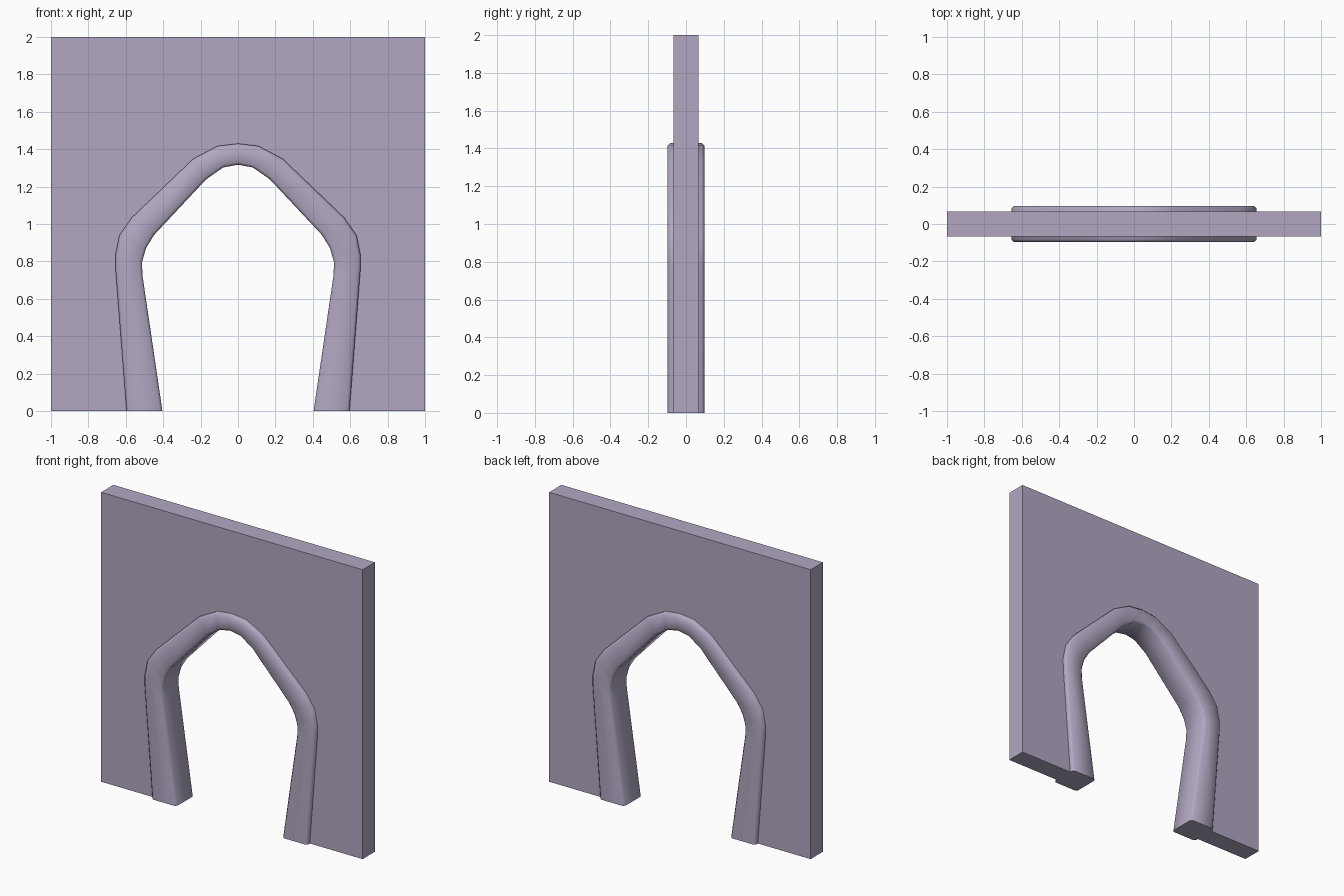
import bpy, bmesh, math
from mathutils import Vector

if "Cube" in bpy.data.objects:
    bpy.data.objects.remove(bpy.data.objects["Cube"])

stone = bpy.data.materials.new("lilac grey")
stone.diffuse_color = (0.445, 0.39, 0.54, 1)
stone.use_nodes = True
stone.node_tree.nodes["Principled BSDF"].inputs["Base Color"].default_value = stone.diffuse_color

WALL_Y, TRIM_Y, BEVEL = 0.067, 0.097, 0.014

# right half of the arch, foot to crown: outer and inner edge of the trim
OUTER = [(0.596, 0), (0.655, 0.76), (0.656, 0.83), (0.634, 0.94), (0.567, 1.035),
         (0.24, 1.348), (0.11, 1.417), (0, 1.43)]
INNER = [(0.404, 0), (0.511, 0.727), (0.513, 0.797), (0.492, 0.87), (0.449, 0.941),
         (0.171, 1.238), (0.08, 1.302), (0, 1.317)]


def mirrored(half):
    """Full path from the right foot over the crown to the left foot."""
    return half + [(-x, z) for x, z in reversed(half[:-1])]


def make_object(name, bm):
    bmesh.ops.recalc_face_normals(bm, faces=bm.faces)
    mesh = bpy.data.meshes.new(name)
    bm.to_mesh(mesh)
    bm.free()
    mesh.materials.append(stone)
    obj = bpy.data.objects.new(name, mesh)
    bpy.context.collection.objects.link(obj)
    return obj


outer = [Vector(p) for p in mirrored(OUTER)]
inner = [Vector(p) for p in mirrored(INNER)]

# wall slab with the doorway, its cut edge hidden inside the trim
bm = bmesh.new()
outline = [(-1, 0), (-1, 2), (1, 2), (1, 0)] + [tuple(o.lerp(i, 0.5)) for o, i in zip(outer, inner)]
face = bm.faces.new([bm.verts.new((x, -WALL_Y, z)) for x, z in outline])
slab = bmesh.ops.extrude_face_region(bm, geom=[face], use_keep_orig=True)
bmesh.ops.translate(bm, vec=(0, 2 * WALL_Y, 0),
                    verts=[v for v in slab["geom"] if isinstance(v, bmesh.types.BMVert)])
make_object("wall", bm)

# arch trim: bevelled section swept along the path
bm = bmesh.new()
rings = []
for o, i in zip(outer, inner):
    b = BEVEL / (o - i).length
    front = TRIM_Y - BEVEL
    section = [(0, -front), (b, -TRIM_Y), (1 - b, -TRIM_Y), (1, -front),
               (1, front), (1 - b, TRIM_Y), (b, TRIM_Y), (0, front)]
    ring = []
    for u, y in section:
        p = o.lerp(i, u)
        ring.append(bm.verts.new((p.x, y, p.y)))
    rings.append(ring)
for a, c in zip(rings, rings[1:]):
    for k in range(8):
        n = (k + 1) % 8
        bm.faces.new((a[k], a[n], c[n], c[k]))
bm.faces.new(rings[0])
bm.faces.new(rings[-1])
trim = make_object("arch_trim", bm)

bpy.context.view_layer.objects.active = trim
trim.select_set(True)
bpy.ops.object.shade_smooth_by_angle(angle=math.radians(50))
